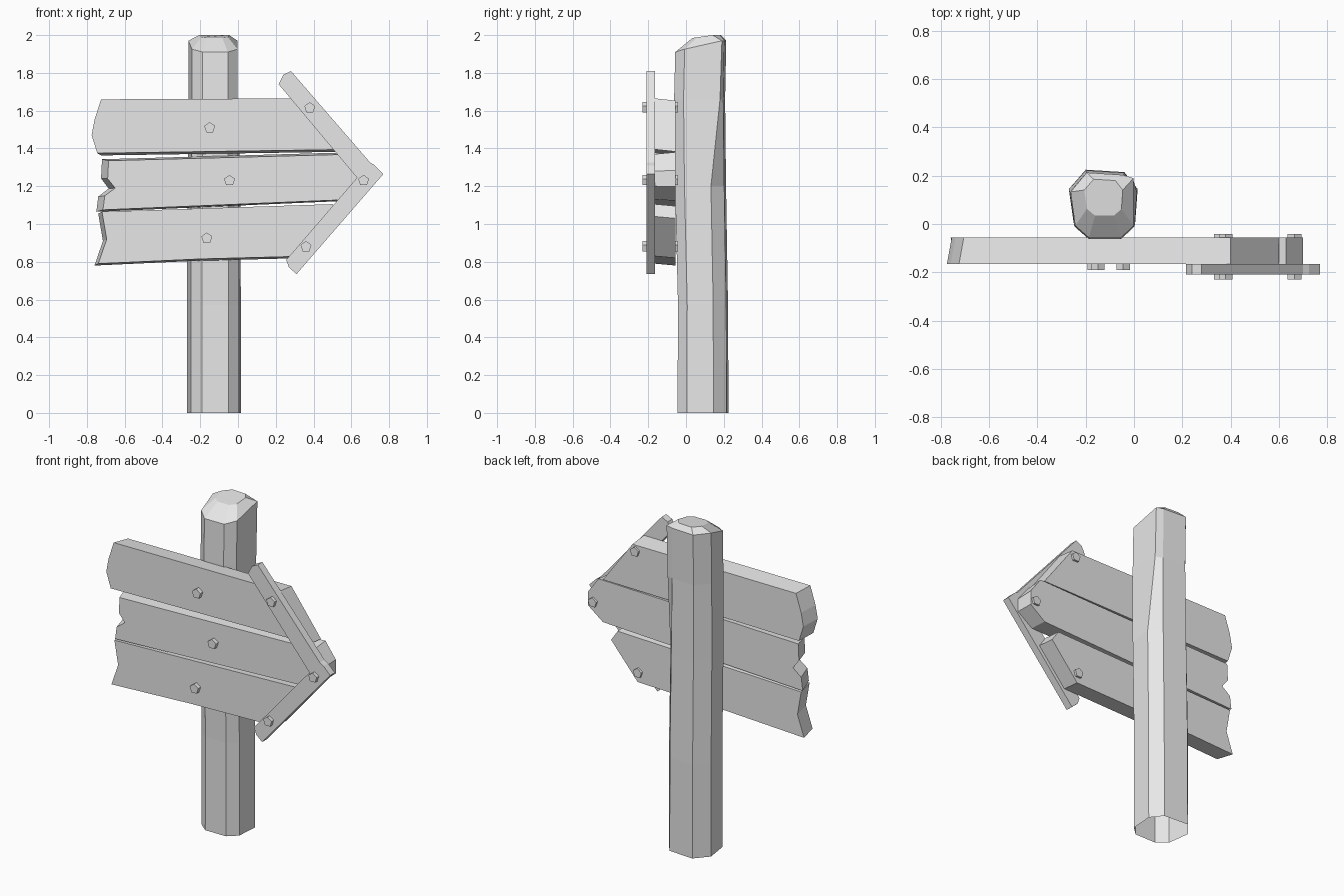
import bpy, bmesh
from math import cos, sin, pi

cube = bpy.data.objects.get("Cube")
if cube:
    bpy.data.objects.remove(cube, do_unlink=True)

grey = bpy.data.materials.new("plain_grey")
grey.use_nodes = True
grey.diffuse_color = (0.8, 0.8, 0.8, 1)
grey.node_tree.nodes["Principled BSDF"].inputs["Base Color"].default_value = (0.8, 0.8, 0.8, 1)


def loft(name, rings, cap_start=True):
    """Skin a list of rings with equal point counts and cap the ends."""
    bm = bmesh.new()
    loops = [[bm.verts.new(p) for p in ring] for ring in rings]
    n = len(loops[0])
    for a, b in zip(loops, loops[1:]):
        for i in range(n):
            j = (i + 1) % n
            bm.faces.new((a[i], a[j], b[j], b[i]))
    bm.faces.new(loops[-1])
    start = bm.faces.new(loops[0][::-1])
    bmesh.ops.recalc_face_normals(bm, faces=bm.faces)
    if not cap_start:
        bm.faces.remove(start)
    mesh = bpy.data.meshes.new(name)
    bm.to_mesh(mesh)
    bm.free()
    mesh.materials.append(grey)
    obj = bpy.data.objects.new(name, mesh)
    bpy.context.collection.objects.link(obj)
    return obj


def slab(name, outline, front, back, left=0, drop=0, grow=1):
    """Extrude an x-z outline from front to back, with a slightly altered back."""
    zs = [z for x, z in outline]
    mid = (min(zs) + max(zs)) / 2
    near = [(x, front, z) for x, z in outline]
    far = [(x + (left if x < 0 else 0), back, mid + (z - mid) * grow - drop)
           for x, z in outline]
    return loft(name, [near, far])


# Post: rough eight-sided trunk, open underneath, with a worn top
section = [(-.19, -.045), (-.05, -.045), (.005, .005), (.015, .145),
           (-.04, .215), (-.2, .225), (-.27, .145), (-.25, .005)]
cx, cy = -.125, .09
# height, x scale, y scale, y shift, lift of the rear side
levels = [(0, 1, 1, 0, 0), (.57, 1, .98, 0, 0), (1.2, .98, 1, -.013, 0),
          (1.66, .95, 1, -.018, 0), (1.91, .95, 1, -.012, .06),
          (1.985, .56, .56, .02, .015)]
rings = []
for z, sx, sy, dy, lift in levels:
    rings.append([(cx + (x - cx) * sx, cy + (y - cy) * sy + dy,
                   z + lift * min(1, max(0, (y + .045) / .19)))
                  for x, y in section])
# Twist the upper right rear corner outwards
for k, y in ((3, .18), (4, .19)):
    rings[k][3] = (rings[k][3][0] - .01, y, rings[k][3][2])
loft("post", rings, cap_start=False)

# Planks
slab("top_plank", [(-.725, 1.66), (.40, 1.665), (.60, 1.395), (-.745, 1.375),
                   (-.775, 1.47), (-.76, 1.55)], -.165, -.055, left=.02, drop=.012)
slab("middle_plank", [(-.685, 1.335), (.63, 1.37), (.70, 1.28), (.70, 1.2),
                      (.60, 1.13), (-.715, 1.075), (-.705, 1.15), (-.65, 1.19),
                      (-.69, 1.24)], -.165, -.055, left=-.035, grow=1.07)
slab("bottom_plank", [(-.72, 1.065), (.50, 1.105), (.545, 1.04), (.365, .83),
                      (-.2, .815), (-.74, .79), (-.695, .92)],
     -.165, -.055, left=-.02, drop=.01)

# Arrowhead battens
slab("upper_batten", [(.215, 1.74), (.24, 1.79), (.28, 1.81), (.70, 1.325),
                      (.668, 1.29), (.63, 1.245)], -.21, -.165)
slab("lower_batten", [(.70, 1.325), (.725, 1.31), (.77, 1.265), (.31, .735),
                      (.27, .77), (.255, .81), (.63, 1.245), (.668, 1.29)],
     -.21, -.165)


# Five-sided bolts: short ones in the planks, long ones right through the battens
def bolt(name, x, z, front, back):
    angles = [pi / 2 + 2 * pi * i / 5 for i in range(5)]
    slab(name, [(x + .03 * cos(a), z + .03 * sin(a)) for a in angles], front, back)


for i, (x, z) in enumerate([(-.15, 1.51), (-.045, 1.23), (-.165, .925)]):
    bolt(f"plank_bolt_{i + 1}", x, z, -.19, -.15)
for i, (x, z) in enumerate([(.38, 1.615), (.665, 1.23), (.36, .88)]):
    bolt(f"batten_bolt_{i + 1}", x, z, -.23, -.042)
